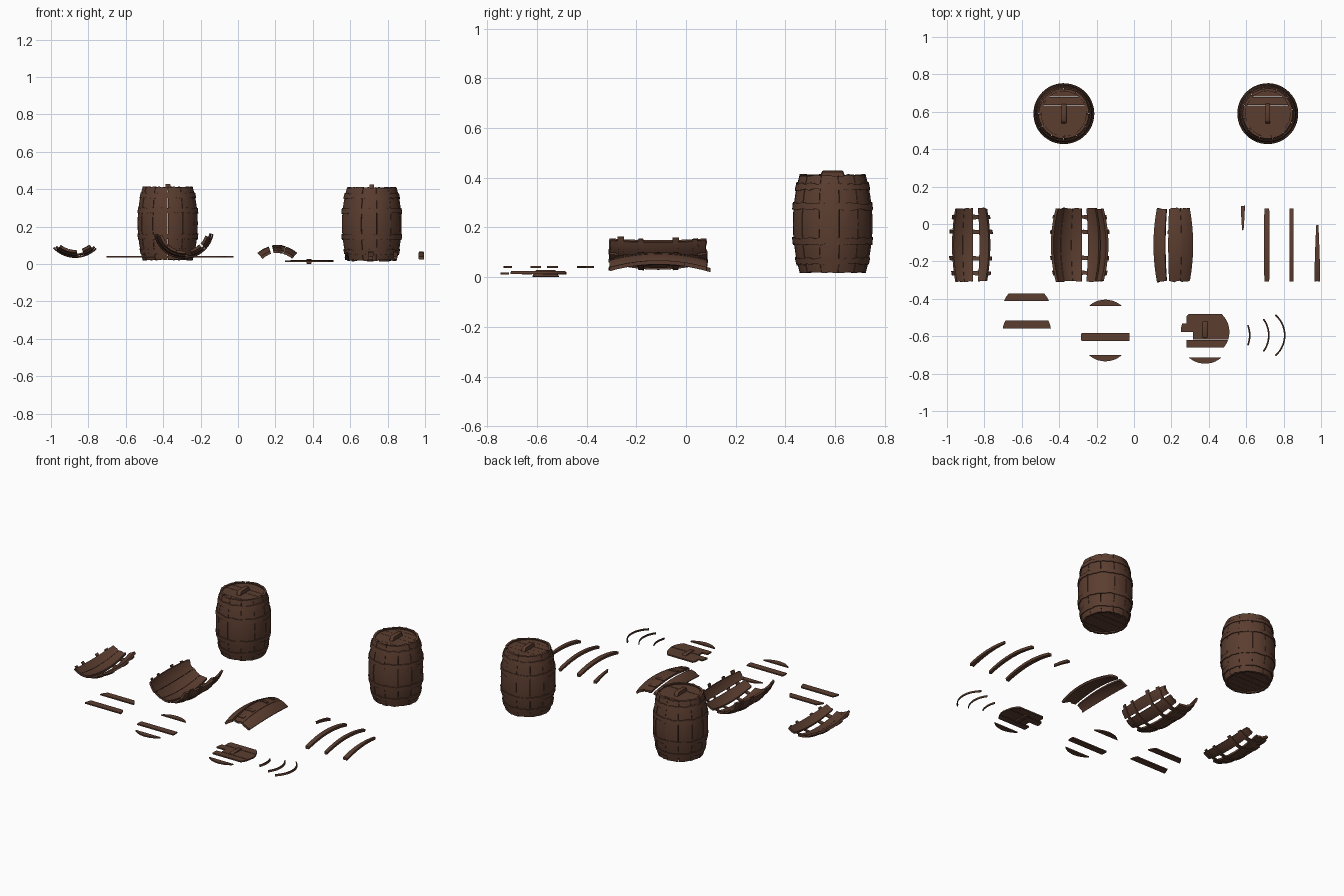
import bpy, bmesh, math, random
from mathutils import Matrix

random.seed(4)
if "Cube" in bpy.data.objects:
    bpy.data.objects.remove(bpy.data.objects["Cube"], do_unlink=True)

HALF = 0.195                  # half the barrel length
LID_R = 0.13
HOOPS = (-0.15, -0.07, 0.07, 0.15)

wood = bpy.data.materials.new("dark_brown_wood")
wood.use_nodes = True
COLOUR = (0.105, 0.047, 0.029, 1)
wood.diffuse_color = COLOUR
wood.node_tree.nodes["Principled BSDF"].inputs["Base Color"].default_value = COLOUR


def radius(z):
    return 0.134 + 0.027 * (1 - (z / HALF) ** 2)


def finish(name, bm, matrix):
    bmesh.ops.recalc_face_normals(bm, faces=bm.faces)
    me = bpy.data.meshes.new(name)
    bm.to_mesh(me)
    bm.free()
    me.materials.append(wood)
    me.shade_smooth()
    me.set_sharp_from_angle(angle=math.radians(35))
    ob = bpy.data.objects.new(name, me)
    ob.matrix_world = matrix
    bpy.context.scene.collection.objects.link(ob)
    return ob


def shell(bm, a0, a1, z0, z1, offset=0.0, thick=0.014, rough=0.0, taper=(1, 1)):
    """Curved slab following the barrel wall, angles in degrees."""
    na = max(2, round((a1 - a0) / 7))
    nz = max(1, round((z1 - z0) / 0.04))
    mid, half = (a0 + a1) / 2, (a1 - a0) / 2
    layers = [[], []]
    for i in range(na + 1):
        shift = [random.uniform(-rough, rough), random.uniform(-rough, rough)]
        cols = [[], []]
        for j in range(nz + 1):
            f = j / nz
            z = z0 + (z1 - z0) * f + shift[0] * (1 - f) + shift[1] * f
            width = taper[0] * (1 - f) + taper[1] * f
            a = math.radians(mid + half * width * (2 * i / na - 1))
            for k in range(2):
                r = radius(z) + offset - k * thick
                cols[k].append(bm.verts.new((r * math.cos(a), r * math.sin(a), z)))
        for k in range(2):
            layers[k].append(cols[k])
    out, inn = layers
    for grid in layers:
        for i in range(na):
            for j in range(nz):
                bm.faces.new((grid[i][j], grid[i + 1][j], grid[i + 1][j + 1], grid[i][j + 1]))
    for i in range(na):
        for j in (0, nz):
            bm.faces.new((out[i][j], out[i + 1][j], inn[i + 1][j], inn[i][j]))
    for j in range(nz):
        for i in (0, na):
            bm.faces.new((out[i][j], out[i][j + 1], inn[i][j + 1], inn[i][j]))


def board(bm, y0, y1, z=0.0, thick=0.008, left=-1.0, shift=0.0):
    """Plank cut from a round lid between two chords."""
    steps = 8
    side = []
    for i in range(steps + 1):
        y = y0 + (y1 - y0) * i / steps
        side.append((math.sqrt(max(LID_R ** 2 - y * y, 1e-6)), y))
    ring = side + [(max(-x, left), y) for x, y in reversed(side)]
    face = bm.faces.new([bm.verts.new((x, y + shift, z)) for x, y in ring])
    top = bmesh.ops.extrude_face_region(bm, geom=[face])["geom"]
    bmesh.ops.translate(bm, verts=[v for v in top if isinstance(v, bmesh.types.BMVert)],
                        vec=(0, 0, thick))


def handle(name, x, y, z, height):
    bm = bmesh.new()
    bmesh.ops.create_cube(bm, size=1, matrix=Matrix.Diagonal((0.026, 0.11, height, 1)))
    for v in bm.verts:
        if v.co.z > 0:
            v.co.y *= 0.75
    bmesh.ops.bevel(bm, geom=bm.edges[:], offset=0.003, segments=1, affect='EDGES')
    finish(name, bm, Matrix.Translation((x, y, z)))


# Whole barrels
def barrel(name, x, y, z, turn):
    place = Matrix.Translation((x, y, z)) @ Matrix.Rotation(math.radians(turn), 4, 'Z')
    bm = bmesh.new()
    a, count = 0, 12
    for i in range(count):
        shell(bm, a + 0.4, a + 360 / count - 0.4, -HALF, HALF, random.uniform(-0.002, 0.001),
              rough=0.003)
        a += 360 / count
    finish(name + "_staves", bm, place)
    bm = bmesh.new()
    for h in HOOPS:
        shell(bm, 0, 360, h - 0.013, h + 0.013, 0.004, 0.008, 0.004)
    finish(name + "_hoops", bm, place)
    bm = bmesh.new()
    edges = (-0.13, -0.085, -0.04, 0.0, 0.045, 0.09, 0.13)
    for y0, y1 in zip(edges, edges[1:]):
        for level in (-0.185, 0.176):
            board(bm, y0 + 0.0005, y1 - 0.0005, level + random.uniform(-0.001, 0.001), 0.01)
    finish(name + "_lids", bm, Matrix.Translation((x, y, z)))
    handle(name + "_handle", x, y, z + 0.197, 0.03)


barrel("left_rear_barrel", 0.715, 0.59, 0.214, 10)
barrel("right_rear_barrel", -0.375, 0.59, 0.217, 0)


# Broken wall sections lying on their sides
def lying(x, z):
    return Matrix.Translation((x, -0.112, z)) @ Matrix.Rotation(math.pi / 2, 4, 'X')


def wall_section(name, x, z, spans):
    bm = bmesh.new()
    for a0, a1 in spans:
        shell(bm, a0 + 0.3, a1 - 0.3, -HALF, HALF, random.uniform(-0.002, 0.001), rough=0.005)
    finish(name + "_staves", bm, lying(x, z))
    bm = bmesh.new()
    for h in HOOPS:
        shell(bm, spans[0][0] - random.uniform(2, 9), spans[-1][1] + random.uniform(2, 9),
              h - 0.011, h + 0.011, 0.004, 0.007, 0.003)
    finish(name + "_hoops", bm, lying(x, z))


wall_section("half_shell", -0.29, 0.19,
             [(-164, -134), (-134, -108), (-108, -85), (-73, -46), (-42, -18)])
wall_section("small_shell", -0.87, 0.195, [(-130, -108), (-108, -86), (-73, -50)])
wall_section("arched_shell", 0.21, -0.06, [(106, 132), (74, 100), (48, 74)][::1])

# Loose staves, some snapped short
for name, x, half, z0, z1, taper in (
        ("snapped_stave_short", 0.582, 5, -0.21, -0.08, (1, 0.3)),
        ("loose_stave_wide", 0.71, 5.5, -HALF, HALF, (1, 1)),
        ("loose_stave_narrow", 0.842, 4.2, -HALF, HALF, (1, 1)),
        ("snapped_stave_long", 0.98, 6.5, -0.105, HALF, (0.35, 1))):
    bm = bmesh.new()
    shell(bm, 90 - half, 90 + half, z0, z1, thick=0.016, rough=0.002, taper=taper)
    finish(name, bm, lying(x, -0.093))

# Loose lid planks
for name, x, y, y0, y1 in (
        ("plank_upper", -0.575, -0.392, 0.048, 0.09),
        ("plank_lower", -0.573, -0.538, 0.018, 0.062),
        ("cap_plank_back", -0.153, -0.422, 0.095, 0.1299),
        ("plank_middle", -0.153, -0.605, -0.021, 0.021),
        ("cap_plank_front", -0.153, -0.717, -0.1299, -0.095),
        ("lid_cap_plank", 0.38, -0.73, -0.1299, -0.096)):
    bm = bmesh.new()
    board(bm, y0, y1, shift=-(y0 + y1) / 2)
    finish(name, bm, Matrix.Translation((x, y, 0.01 if name == "lid_cap_plank" else 0.036)))

# Broken lid with a notch on one side
bm = bmesh.new()
for y0, y1, left in ((0.045, 0.096, -0.1), (0.0, 0.045, -1), (-0.042, 0.0, -0.065),
                     (-0.083, -0.042, -0.1)):
    board(bm, y0 + 0.0005, y1 - 0.0005, random.uniform(0, 0.002), 0.009, left)
finish("broken_lid", bm, Matrix.Translation((0.38, -0.577, 0.01)))
handle("broken_lid_handle", 0.38, -0.565, 0.014, 0.028)

# Loose hoop pieces
for name, x, half in (("hoop_piece_small", 0.475, 22), ("hoop_piece_medium", 0.577, 37),
                      ("hoop_piece_large", 0.662, 49)):
    bm = bmesh.new()
    shell(bm, -half, half, 0.145, 0.157, 0.002, 0.006)
    finish(name, bm, Matrix.Translation((x, -0.595, -0.132)))
